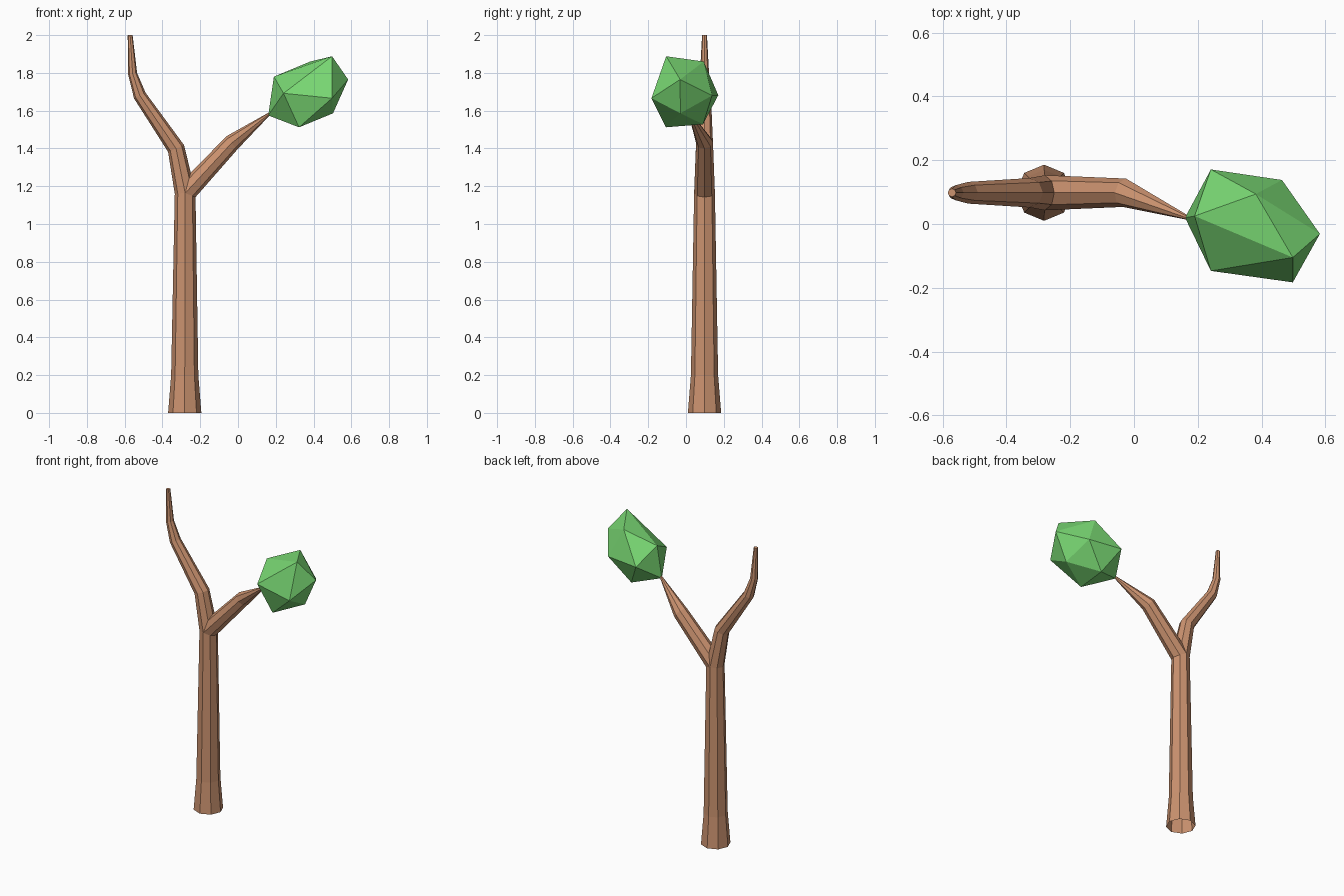
import bpy
import bmesh
from math import cos, sin, tau
from mathutils import Vector

if "Cube" in bpy.data.objects:
    bpy.data.objects.remove(bpy.data.objects["Cube"])

SIDES = 8


def material(name, color):
    m = bpy.data.materials.new(name)
    m.diffuse_color = color
    m.use_nodes = True
    m.node_tree.nodes["Principled BSDF"].inputs["Base Color"].default_value = m.diffuse_color
    return m


def finish(name, bm, mat):
    bmesh.ops.recalc_face_normals(bm, faces=bm.faces)
    me = bpy.data.meshes.new(name)
    bm.to_mesh(me)
    bm.free()
    me.materials.append(mat)
    ob = bpy.data.objects.new(name, me)
    bpy.context.collection.objects.link(ob)
    return ob


def limb(name, path, mat):
    """Tapered eight-sided tube along (x, y, z, radius) points; open base, capped tip."""
    bm = bmesh.new()
    pts = [Vector(p[:3]) for p in path]
    rings = []
    for i, p in enumerate(pts):
        before = (p - pts[i - 1]).normalized() if i else Vector()
        after = (pts[i + 1] - p).normalized() if i + 1 < len(pts) else Vector()
        t = (before + after).normalized()
        v = t.cross(Vector((0, 1, 0))).normalized()
        u = v.cross(t)
        r = path[i][3]
        rings.append([bm.verts.new(p + r * (u * cos(tau * k / SIDES) + v * sin(tau * k / SIDES)))
                      for k in range(SIDES)])
    for a, b in zip(rings, rings[1:]):
        for k in range(SIDES):
            n = (k + 1) % SIDES
            bm.faces.new((a[k], a[n], b[n], b[k]))
    bm.faces.new(rings[-1])
    return finish(name, bm, mat)


def leaf_clump(name, near, near_ring, far_ring, far, mat):
    """Irregular icosahedron: two poles and two staggered rings of five."""
    bm = bmesh.new()
    a, d = bm.verts.new(near), bm.verts.new(far)
    n = [bm.verts.new(p) for p in near_ring]
    f = [bm.verts.new(p) for p in far_ring]
    for i in range(5):
        j = (i + 1) % 5
        bm.faces.new((a, n[i], n[j]))
        bm.faces.new((n[i], f[i], n[j]))
        bm.faces.new((f[i], f[j], n[j]))
        bm.faces.new((d, f[j], f[i]))
    return finish(name, bm, mat)


bark = material("bark", (0.6, 0.29, 0.16, 1))
green = material("leaf_green", (0.19, 0.68, 0.17, 1))

# Trunk continuing into the bare left branch
limb("trunk", [(-0.282, 0.098, 0, 0.088), (-0.282, 0.098, 0.2, 0.072),
               (-0.28, 0.098, 1.165, 0.055), (-0.328, 0.098, 1.4, 0.046),
               (-0.52, 0.098, 1.68, 0.034), (-0.558, 0.098, 1.796, 0.024),
               (-0.571, 0.098, 2.0, 0.013)], bark)

# Right branch leaving the fork
limb("right_branch", [(-0.278, 0.098, 1.165, 0.055), (-0.03, 0.098, 1.432, 0.045),
                      (0.168, 0.02, 1.585, 0.007)], bark)

# Foliage at the end of the right branch
leaf_clump("foliage", (0.16, 0.02, 1.575),
           [(0.19, 0.025, 1.78), (0.241, -0.147, 1.692), (0.323, -0.106, 1.512),
            (0.33, 0.09, 1.528), (0.241, 0.171, 1.682)],
           [(0.498, -0.105, 1.888), (0.498, -0.183, 1.666), (0.503, -0.03, 1.586),
            (0.464, 0.138, 1.68), (0.382, 0.094, 1.86)],
           (0.583, -0.031, 1.765), green)
